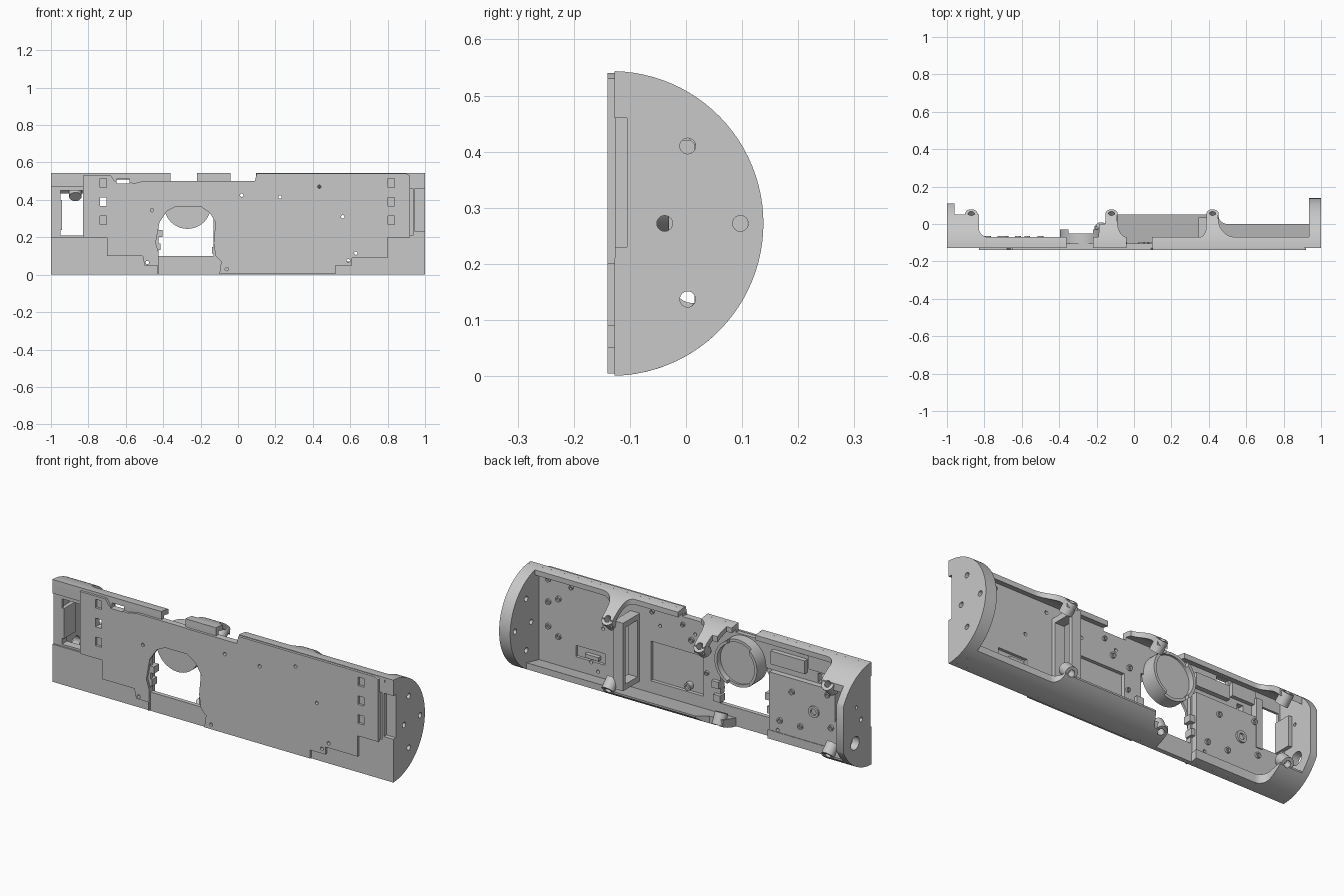
import bpy, bmesh, math
from mathutils import Vector

if "Cube" in bpy.data.objects:
    bpy.data.objects.remove(bpy.data.objects["Cube"])

TONE = (0.58, 0.58, 0.58, 1)
grey = bpy.data.materials.new("machined_grey")
grey.use_nodes = True
grey.diffuse_color = TONE
grey.node_tree.nodes["Principled BSDF"].inputs["Base Color"].default_value = TONE

FRONT, FLOOR, RIM = -0.127, -0.105, -0.07          # depth of housing face, floor and rim
AXIS, MID, R, R_IN = -0.1335, 0.272, 0.2715, 0.245  # half-round section


def finish(name, bm):
    bm.normal_update()
    bmesh.ops.recalc_face_normals(bm, faces=bm.faces)
    mesh = bpy.data.meshes.new(name)
    bm.to_mesh(mesh)
    bm.free()
    mesh.materials.append(grey)
    ob = bpy.data.objects.new(name, mesh)
    bpy.context.collection.objects.link(ob)
    return ob


def prism(name, pts, axis, lo, hi):
    """Extrude a flat outline along one axis."""
    place = {"x": lambda u, v, t: (t, u, v),
             "y": lambda u, v, t: (u, t, v),
             "z": lambda u, v, t: (u, v, t)}[axis]
    bm = bmesh.new()
    face = bm.faces.new([bm.verts.new(place(u, v, lo)) for u, v in pts])
    res = bmesh.ops.extrude_face_region(bm, geom=[face])
    move = Vector(place(0, 0, hi - lo))
    bmesh.ops.translate(bm, vec=move, verts=[g for g in res["geom"] if isinstance(g, bmesh.types.BMVert)])
    return finish(name, bm)


def box(name, x0, x1, y0, y1, z0, z1):
    return prism(name, [(x0, z0), (x1, z0), (x1, z1), (x0, z1)], "y", y0, y1)


def rod(name, start, end, radius, sides=24):
    a, b = Vector(start), Vector(end)
    bm = bmesh.new()
    bmesh.ops.create_cone(bm, cap_ends=True, segments=sides, radius1=radius, radius2=radius, depth=(b - a).length)
    rot = (b - a).to_track_quat("Z", "Y")
    for v in bm.verts:
        v.co = rot @ v.co + (a + b) / 2
    return finish(name, bm)


def carve(ob, tool, operation="DIFFERENCE"):
    mod = ob.modifiers.new("carve", "BOOLEAN")
    mod.operation, mod.object, mod.solver = operation, tool, "EXACT"
    bpy.context.view_layer.objects.active = ob
    bpy.context.view_layer.update()
    bpy.ops.object.modifier_apply(modifier=mod.name)
    bpy.data.objects.remove(tool)


def cut_box(ob, *size):
    carve(ob, box("cutter", *size))


def cut_hole(ob, x, z, radius=0.009):
    carve(ob, rod("cutter", (x, -0.2, z), (x, 0.0, z), radius, 16))


def arc(radius, a0=-88.6, a1=88.6, n=48):
    angles = [math.radians(a0 + (a1 - a0) * i / n) for i in range(n + 1)]
    return [(AXIS + radius * math.cos(a), MID + radius * math.sin(a)) for a in angles]


def fillet(x0, y0, x1, y1, n=6):
    """Concave quarter curve from a wall down to the rim."""
    return [(x0 + (x1 - x0) * (1 - math.cos(t)), y0 + (y1 - y0) * math.sin(t))
            for t in [math.pi / 2 * i / n for i in range(n + 1)]]


# Front cover plate with stepped lower edge and arched opening
outline = [(-.83, .53), (-.83, .2), (-.7, .2), (-.7, .1), (-.51, .1), (-.5, .05), (-.43, .05), (-.43, .005),
           (.52, .005), (.52, .05), (.61, .05), (.61, .09), (.8, .09), (.8, .2), (.92, .2), (.92, .53),
           (.9, .54), (.1, .54), (.09, .5), (-.2, .5), (-.22, .502), (-.5, .502), (-.55, .49),
           (-.66, .5), (-.68, .53)]
arch = [(-.425, 0), (-.425, .12), (-.44, .17), (-.42, .28), (-.38, .34), (-.33, .365), (-.2, .365),
        (-.15, .33), (-.12, .28), (-.13, .17), (-.12, .1), (-.09, .07), (-.1, 0)]
cover = prism("front_cover", outline, "y", -0.14, FRONT)
carve(cover, prism("cutter", arch, "y", -0.2, 0))

# Floor of the housing, with a thicker step towards the right end
floor = prism("housing_floor", [(FRONT, .001), (FLOOR, .002), (FLOOR, .542), (FRONT, .543)], "x", -1, 1)
step = prism("floor_step", arc(R, -88.6, -77.5, 6) + [(-.075, .36), (FRONT, .36)], "x", -.97, -.435)
notches = ((-.36, -.22), (-.04, .095))
for x0, x1 in notches:
    cut_box(floor, x0, x1, -.2, 0, .5, .6)
cut_box(floor, -.425, -.13, -.2, 0, .1, .36)
for part in (floor, step):
    cut_box(part, -.95, -.82, -.2, 0, .21, .45)
    cut_box(part, -1.1, -.83, -.2, -.118, .2, .47)
    cut_hole(part, -.485, .065)
cut_box(floor, .92, 1.1, -.2, -.115, .21, .46)
cut_box(floor, .945, 1.1, -.2, 0, .23, .46)
cut_box(floor, -.03, .28, -.123, 0, .11, .32)
cut_box(floor, .55, .72, -.12, 0, .12, .18)
for part in (floor, cover):
    cut_box(part, -.65, -.58, -.2, 0, .488, .512)
for z in (.29, .39, .49):
    for x in (-.72, .82):
        cut_box(cover, x - .018, x + .018, -.2, 0, z - .023, z + .023)
cut_box(floor, -.738, -.702, -.2, 0, .367, .413)
for x, z in ((.02, .425), (.225, .415), (.435, .47), (.56, .31), (-.46, .345), (.63, .115), (.59, .075),
             (-.06, .03)):
    cut_hole(floor, x, z)
    cut_hole(cover, x, z)
cut_hole(cover, -.485, .065)

# Curved shell: trimmed by an upper and a lower silhouette
upper = [(-1, -.2), (-1, .05), (-.83, .05)] + fillet(-.83, -.02, -.78, RIM) + [
    (-.19, RIM), (-.185, 0), (-.155, 0), (-.15, .06), (-.09, .06)] + fillet(-.09, .02, -.04, RIM) + \
    fillet(.385, -.02, .35, RIM)[::-1] + [(.388, .06), (.45, .06)] + fillet(.45, .03, .54, RIM) + \
    [(.95, RIM), (.95, -.2)]
lower = [(-1, -.2), (-1, .05), (-.83, .05)] + fillet(-.83, -.02, -.78, RIM) + [
    (-.43, RIM), (-.43, FLOOR), (-.22, FLOOR), (-.21, -.01), (-.13, -.01), (-.09, .05), (.45, .05)
] + fillet(.45, .05, .5, 0) + [(.95, 0), (.95, -.2)]
upper_shell = prism("upper_shell", arc(R) + arc(R_IN)[::-1], "x", -1, 1)
carve(upper_shell, prism("cutter", upper, "z", MID, .6), "INTERSECT")
for x0, x1 in notches:
    cut_box(upper_shell, x0, x1, -.2, .2, .5, .6)
lower_shell = prism("lower_shell", arc(R, -88.6, -44, 24) + [(FRONT, .042)], "x", -1, 1)
carve(lower_shell, prism("cutter", lower, "z", -.1, MID), "INTERSECT")

# End caps: a full half disc and a trimmed half disc
cap_l = prism("left_end_cap", arc(R), "x", .935, 1)
cut_box(cap_l, .945, 1.1, -.2, FLOOR, .23, .46)
cap_r = prism("right_end_cap", arc(R), "x", -1, -.96)
cut_box(cap_r, -1.1, -.9, .11, .3, -.1, .6)
cut_box(cap_r, -1.1, -.9, -.2, -.11, .2, .47)
for y, z in ((.003, .41), (.097, .272), (-.038, .272), (.003, .137)):
    carve(cap_l, rod("cutter", (.9, y, z), (1.1, y, z), .014))
for y, z, r in ((.012, .165, .035), (.0, .35, .009), (-.038, .272, .012)):
    carve(cap_r, rod("cutter", (-1.1, y, z), (-.9, y, z), r))

# Radial screw bosses inside the shell
for x, angle in ((-.12, 45), (.42, 45), (.42, -45), (-.87, 45), (-.87, -45), (-.176, -65)):
    d = Vector((0, math.cos(math.radians(angle)), math.sin(math.radians(angle))))
    c = Vector((x, AXIS, MID))
    boss = rod("screw_boss", c + d * .205, c + d * .267, .033)
    carve(boss, rod("cutter", c + d * .225, c + d * .3, .017))
    for part in (upper_shell, lower_shell):
        carve(part, rod("cutter", c + d * .225, c + d * .3, .017))

# Window frame joining the two middle bosses
frame = box("support_frame", .345, .4, FLOOR - .005, .035, .09, .45)
cut_box(frame, .3, .5, -.085, .015, .12, .42)

# Round cup behind the arched opening, with raised side rims
cup = rod("round_cup", (-.27, -.12, .37), (-.27, -.03, .37), .125, 48)
carve(cup, rod("cutter", (-.27, -.06, .37), (-.27, .1, .37), .11, 48))
cut_box(cup, -.35, -.22, -.05, .1, .2, .6)
for x, z in ((-.435, .15), (-.425, .22), (-.12, .13), (-.11, .2)):
    box("opening_clip", x - .02, x + .02, FRONT, -.085, z - .018, z + .018)

# Raised blocks on the floor
for x0, x1, y1, z0, z1 in ((-.64, -.44, -.08, .4, .47), (-.8, -.66, -.085, .43, .5), (.58, .66, -.095, .135, .155),
                           (-.825, -.79, -.07, .2, .46), (-.96, -.94, -.02, .24, .4)):
    box("raised_block", x0, x1, -.117, y1, z0, z1)

# Small threaded standoffs on the floor
for x, z, r in ((-.7, .22, .03), (-.5, .12, .015), (-.57, .29, .015), (-.8, .16, .015), (-.62, .12, .015),
                (-.78, .33, .015), (.04, .39, .015), (.09, .46, .012), (.27, .48, .012), (.06, .14, .02),
                (.745, .48, .012), (.88, .49, .015), (.88, .37, .015), (.82, .4, .015), (.88, .24, .015),
                (.82, .2, .015), (-.06, .36, .015), (-.05, .24, .012)):
    top = -.065 if x < -.4 else -.095
    post = rod("floor_standoff", (x, -.122, z), (x, top, z), r, 16)
    carve(post, rod("cutter", (x, top - .012, z), (x, .1, z), r * .55, 16))

# Smooth the curved faces, keep edges sharp
for ob in bpy.context.scene.objects:
    ob.select_set(ob.type == "MESH")
bpy.context.view_layer.objects.active = floor
bpy.ops.object.shade_smooth_by_angle(angle=math.radians(30))
